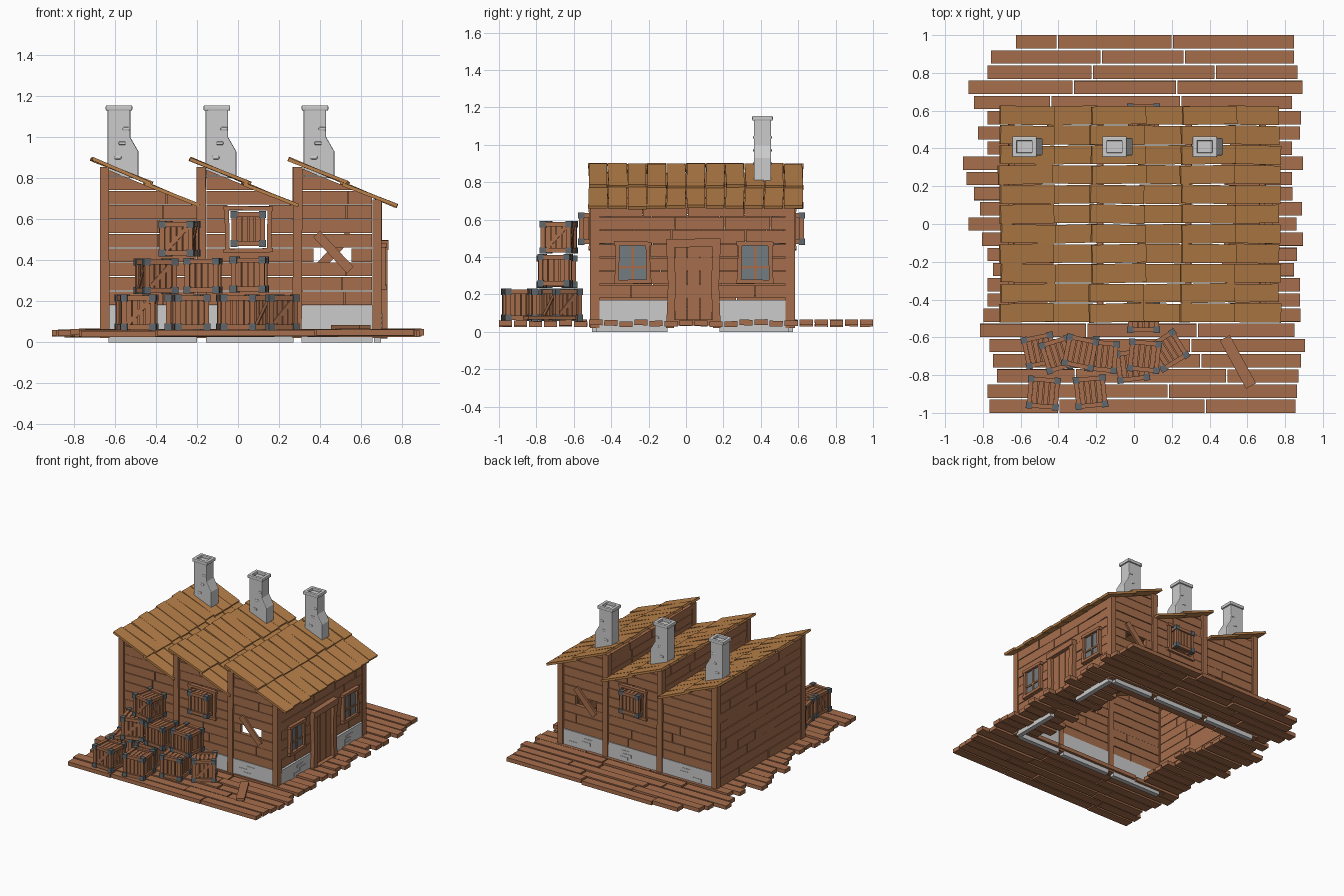
import bpy, bmesh, math, random
from mathutils import Matrix, Euler, Vector

random.seed(7)
rnd = random.uniform
if "Cube" in bpy.data.objects:
    bpy.data.objects.remove(bpy.data.objects["Cube"])


def material(name, rgb):
    m = bpy.data.materials.new(name)
    m.use_nodes = True
    m.diffuse_color = (*rgb, 1)
    m.node_tree.nodes["Principled BSDF"].inputs["Base Color"].default_value = (*rgb, 1)
    return m


WOOD = material("brown wood", (.38, .155, .072))
ROOF = material("golden roof wood", (.49, .22, .068))
STONE = material("pale stone", (.60, .60, .60))
METAL = material("dark metal", (.115, .135, .15))
GLASS = material("grey glass", (.17, .20, .215))


def box(bm, c, s, r=(0, 0, 0), mi=0, base=Matrix()):
    m = base @ Matrix.Translation(c) @ Euler(r).to_matrix().to_4x4() @ Matrix.Diagonal((*s, 1))
    for v in bmesh.ops.create_cube(bm, size=1, matrix=m)["verts"]:
        for f in v.link_faces:
            f.material_index = mi


def finish(name, bm, *mats):
    me = bpy.data.meshes.new(name)
    bm.to_mesh(me)
    bm.free()
    for m in mats:
        me.materials.append(m)
    ob = bpy.data.objects.new(name, me)
    bpy.context.collection.objects.link(ob)
    return ob


def course(bm, axis, d, a0, a1, z, h, hole=None):
    """One row of wall planks with random joints, optionally interrupted."""
    spans = [(a0, hole[0]), (hole[1], a1)] if hole else [(a0, a1)]
    for lo, hi in spans:
        while lo < hi - .01:
            end = min(lo + rnd(.18, .42), hi)
            if hi - end < .08:
                end = hi
            mid, size = (lo + end) / 2, end - lo - .004
            off = d + rnd(-.003, .003)
            if axis == "x":
                box(bm, (mid, off, z + h / 2), (size, .03, h - .004))
            else:
                box(bm, (off, mid, z + h / 2), (.03, size, h - .004))
            lo = end


# Floor deck: rows of loose boards, open inside the building
starts = [-.77, -.78, -.73, -.75, -.77, -.82, -.80, -.78, -.78, -.75, -.78, -.81, -.88,
          -.82, -.85, -.89, -.91, -.78, -.83, -.78, -.85, -.88, -.78, -.76, -.63]
bm = bmesh.new()
for i, start in enumerate(starts):
    y = -.965 + i * .0804
    end = .91 if i == 4 else rnd(.84, .9)
    inside = -.42 < y < .48
    cuts = [start, rnd(-.45, -.1), rnd(.15, .5), end]
    if inside:
        cuts[1:3] = [rnd(-.5, -.4), rnd(.45, .55)]
    for k in range(3):
        if inside and k == 1:
            continue
        lo, hi = cuts[k], cuts[k + 1]
        box(bm, ((lo + hi) / 2, y, .046 + rnd(-.006, .006)), (hi - lo - .008, .07, .03),
            (rnd(-.03, .03), 0, 0))
finish("floor_boards", bm, WOOD)

bm = bmesh.new()
box(bm, (.55, -.73, .075), (.06, .29, .018), (0, 0, .5))
finish("loose_board", bm, WOOD)

# Three saw-tooth bays: wall ends and roof starts
bays = [(-.63, -.2, -.71), (-.155, .27, -.23), (.31, .655, .25)]
SLOPE, FRONT, BACK = .41, -.485, .555
TILT = math.atan(SLOPE)
PITCH = .07

for side, y in (("front", FRONT), ("back", BACK)):
    out = -1 if side == "front" else 1
    for n, (a0, a1, x0) in enumerate(bays):
        bm = bmesh.new()
        for r in range(10):
            hole = None
            if n == 1 and r in (4, 5, 6):
                hole = (-.05, .15)
            if n == 2 and r == 3:
                hole = (.37, .55)
            course(bm, "x", y, a0, a1, .18 + r * PITCH, PITCH, hole)
        # Trim planks under the roof slope
        bmesh.ops.bisect_plane(bm, geom=bm.verts[:] + bm.edges[:] + bm.faces[:],
                               plane_co=(x0, 0, .872), plane_no=(SLOPE, 0, 1), clear_outer=True)
        bmesh.ops.holes_fill(bm, edges=[e for e in bm.edges if e.is_boundary], sides=8)
        finish(f"{side}_wall_{n + 1}", bm, WOOD)
    # Window trim and cross board
    bm = bmesh.new()
    yt = y + out * .02
    for s in (-1, 1):
        box(bm, (.05 + s * .103, yt, .55), (.022, .025, .2), (0, s * .02, 0))
        box(bm, (.05, yt, .55 + s * .103), (.24, .03, .02), (0, rnd(-.02, .02), 0))
    box(bm, (.465, yt, .44), (.045, .016, .24), (0, out * .75, 0))
    finish(f"{side}_trim", bm, WOOD)
    # Stone base with a few raised blocks
    bm = bmesh.new()
    for a0, a1, _ in bays:
        box(bm, ((a0 + a1) / 2, y, .09), (a1 - a0, .036, .18))
        for k in range(3):
            box(bm, (rnd(a0 + .06, a1 - .06), y + out * .017, .09 + k * .025), (.07, .008, .022))
    finish(f"{side}_stone_base", bm, STONE)

# Side walls and the risers between bays
bm = bmesh.new()
for r in range(11):
    course(bm, "y", -.65, -.48, .55, .055 + r * .0715, .0715)
finish("right_plank_wall", bm, WOOD)
bm = bmesh.new()
for r in range(7):
    course(bm, "y", .68, -.48, .55, .18 + r * .0725, .0725)
finish("door_plank_wall", bm, WOOD)
bm = bmesh.new()
for x in (-.178, .29):
    for r in range(3):
        course(bm, "y", x, -.48, .55, .65 + r * .066, .066)
finish("roof_risers", bm, WOOD)
bm = bmesh.new()
for y0, y1 in ((-.48, -.1), (.18, .55)):
    box(bm, (.68, (y0 + y1) / 2, .085), (.036, y1 - y0, .17))
    for k in range(3):
        box(bm, (.699, rnd(y0 + .08, y1 - .08), .08 + k * .025), (.008, .07, .022))
finish("door_side_stone_base", bm, STONE)

# Posts
bm = bmesh.new()
for x, top in ((-.65, .855), (-.178, .855), (.29, .855), (.678, .695)):
    for y in (FRONT - .002, BACK + .002):
        box(bm, (x, y, (top + .02) / 2), (.045, .05, top - .02), (0, rnd(-.006, .006), 0))
finish("posts", bm, WOOD)

# Door with frame
bm = bmesh.new()
for k in range(3):
    box(bm, (.692, -.027 + k * .067, .25), (.026, .064, .42))
for s in (-1, 1):
    for z, lean in ((.14, .04), (.36, -.04)):
        box(bm, (.705, .04 + s * .12, z), (.045, .042, .24), (s * lean, 0, 0))
box(bm, (.707, .04, .475), (.055, .29, .045), (.015, 0, 0))
box(bm, (.707, .04, .05), (.055, .24, .03))
finish("door", bm, WOOD)

# Windows beside the door
for name, yc in (("front", -.285), ("back", .37)):
    bm = bmesh.new()
    box(bm, (.694, yc, .37), (.016, .16, .19), mi=1)
    for s in (-1, 1):
        box(bm, (.705, yc + s * .083, .37), (.03, .022, .215), (s * .03, 0, 0))
        box(bm, (.705, yc, .37 + s * .102), (.035, .2, .022), (rnd(-.03, .03), 0, 0))
    box(bm, (.7, yc, .37), (.018, .014, .19))
    box(bm, (.7, yc, .345), (.018, .16, .012))
    finish(f"{name}_window", bm, WOOD, GLASS)

# Roof boards: two overlapping courses on each slope
for n, (_, _, x0) in enumerate(bays):
    bm = bmesh.new()
    for row, (lo, hi, drop) in enumerate(((0, .285, 0), (.255, .52, .013))):
        for k in range(11):
            y = -.47 + k * .1045
            shift = rnd(-.008, .008)
            xm = (lo + hi) / 2
            box(bm, (x0 + xm + shift, y, .892 - SLOPE * xm - drop - SLOPE * shift),
                ((hi - lo) / math.cos(TILT), rnd(.096, .103), .017),
                (0, TILT + rnd(-.02, .02), rnd(-.03, .03)))
    finish(f"roof_boards_{n + 1}", bm, ROOF)

# Chimneys: bent profile pulled along y, with a hollow cap
profile = [(0, .8), (.15, .8), (.15, .93), (.11, 1.0), (.11, 1.135), (0, 1.135)]
for n, dx in enumerate((-.635, -.158, .32)):
    bm = bmesh.new()
    face = bm.faces.new([bm.verts.new((dx + x, .363, z)) for x, z in profile])
    ext = bmesh.ops.extrude_face_region(bm, geom=[face])["geom"]
    bmesh.ops.translate(bm, vec=(0, .092, 0), verts=[v for v in ext if isinstance(v, bmesh.types.BMVert)])
    bmesh.ops.recalc_face_normals(bm, faces=bm.faces)
    for s in (-1, 1):
        box(bm, (dx + .055 + s * .052, .409, 1.142), (.026, .11, .026))
        box(bm, (dx + .055, .409 + s * .043, 1.142), (.1, .024, .026))
    for k in range(3):
        box(bm, (dx + .05 + k * .02, .409, .9 + k * .07), (.035, .1, .018))
    ob = finish(f"chimney_{n + 1}", bm, STONE)
    bev = ob.modifiers.new("soft_edges", "BEVEL")
    bev.width, bev.segments = .006, 2


# Crates: slatted sides, edge beams and metal corners
def crate(name, loc, turn, brace):
    bm = bmesh.new()
    base = Matrix.Translation(loc) @ Matrix.Rotation(turn, 4, "Z")
    box(bm, (0, 0, 0), (.12, .12, .12), base=base)
    sides = [Matrix.Rotation(k * math.pi / 2, 4, "Z") for k in range(4)]
    sides += [Matrix.Rotation(s * math.pi / 2, 4, "X") for s in (-1, 1)]
    for k, side in enumerate(sides):
        for i in range(4):
            box(bm, (-.045 + i * .03, -.064, 0), (.025, .012, .13), base=base @ side)
        if brace and k < 4:
            box(bm, (0, -.071, 0), (.02, .008, .165), (0, .75, 0), base=base @ side)
    for axis in range(3):
        for a in (-.07, .07):
            for b in (-.07, .07):
                c, s = [a, b], [.024, .024]
                c.insert(axis, 0)
                s.insert(axis, .14)
                box(bm, c, s, base=base)
                if axis == 0:
                    for x in (-.07, .07):
                        box(bm, (x, a, b), (.034, .034, .034), mi=1, base=base)
    finish(name, bm, WOOD, METAL)


stack = [(-.48, -.895, .145, -.08), (-.23, -.89, .145, .1), (-.01, -.75, .145, .12),
         (.18, -.67, .145, .55), (-.5, -.67, .145, .2), (-.27, -.68, .145, 0),
         (-.4, -.69, .322, .3), (-.17, -.7, .325, -.1), (.055, -.7, .33, -.1),
         (-.285, -.68, .505, -.2)]
for n, (x, y, z, turn) in enumerate(stack):
    crate(f"crate_{n + 1}", (x, y, z), turn, n % 3 == 0)
crate("front_wall_crate", (.05, FRONT - .005, .552), 0, False)
crate("back_wall_crate", (.05, BACK - .005, .552), 0, False)
